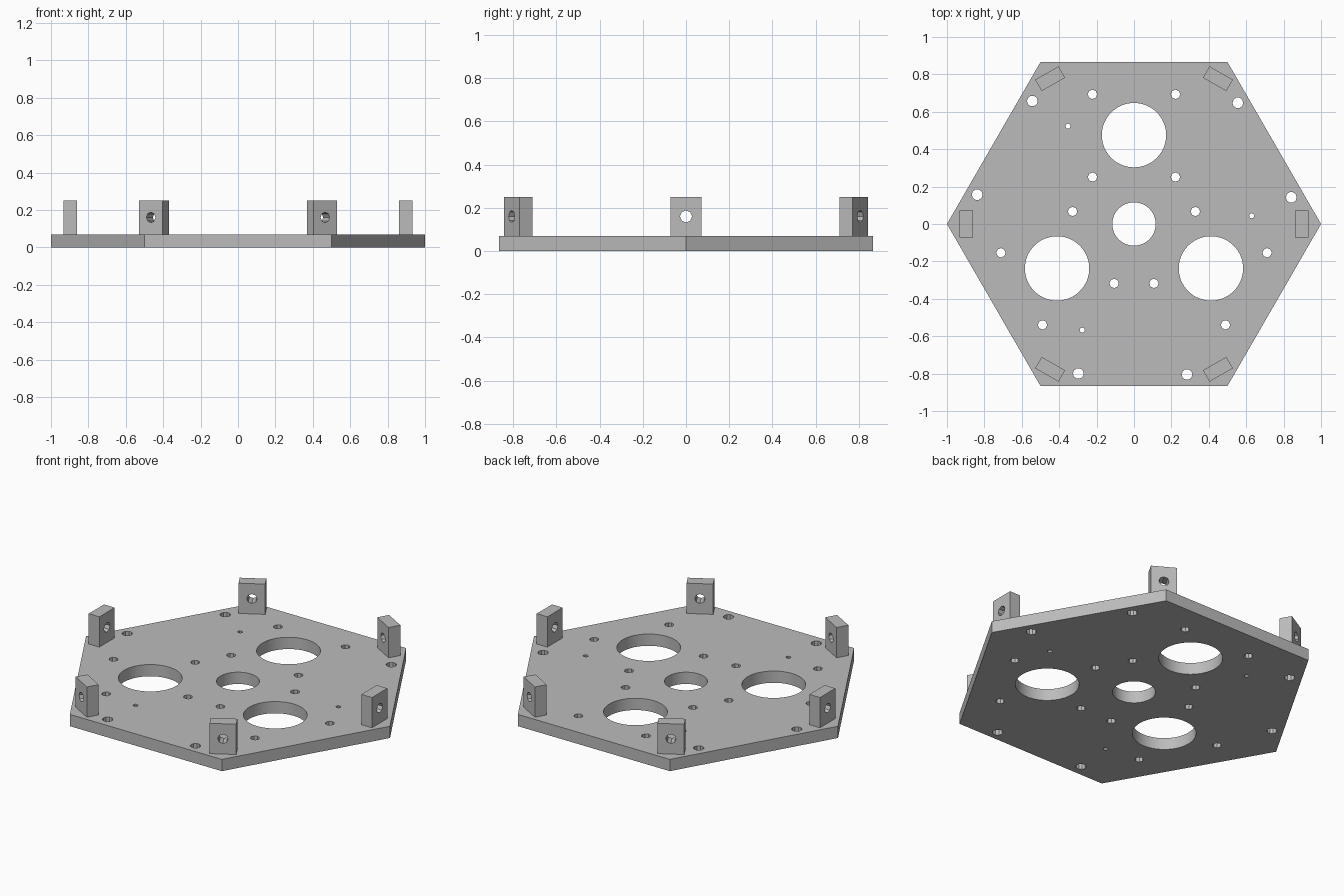
import bpy, bmesh
from math import radians, cos, sin, pi
from mathutils import Matrix

cube = bpy.data.objects.get("Cube")
if cube:
    bpy.data.objects.remove(cube)

grey = bpy.data.materials.new("plain_grey")
grey.use_nodes = True
colour = (0.5, 0.5, 0.5, 1)
grey.diffuse_color = colour
grey.node_tree.nodes["Principled BSDF"].inputs["Base Color"].default_value = colour


def ring(radius, sides, x=0, y=0):
    return [(x + radius * cos(2 * pi * i / sides), y + radius * sin(2 * pi * i / sides))
            for i in range(sides)]


def pierced_slab(name, outlines, thickness, matrix):
    """Flat slab: the first outline is the edge, the others are through holes."""
    curve = bpy.data.curves.new(name, "CURVE")
    curve.dimensions = "2D"
    curve.fill_mode = "BOTH"
    curve.extrude = thickness / 2
    for outline in outlines:
        spline = curve.splines.new("POLY")
        spline.points.add(len(outline) - 1)
        for point, (x, y) in zip(spline.points, outline):
            point.co = (x, y, 0, 1)
        spline.use_cyclic_u = True
    source = bpy.data.objects.new(name + "_outline", curve)
    bpy.context.collection.objects.link(source)
    bpy.context.view_layer.update()
    mesh = bpy.data.meshes.new_from_object(
        source.evaluated_get(bpy.context.evaluated_depsgraph_get()))
    bpy.data.objects.remove(source)

    bm = bmesh.new()
    bm.from_mesh(mesh)
    bmesh.ops.remove_doubles(bm, verts=bm.verts, dist=0.0001)
    bmesh.ops.recalc_face_normals(bm, faces=bm.faces)
    bm.to_mesh(mesh)
    bm.free()
    mesh.name = name
    mesh.materials.clear()
    mesh.materials.append(grey)
    obj = bpy.data.objects.new(name, mesh)
    obj.matrix_world = matrix
    bpy.context.collection.objects.link(obj)
    bpy.ops.object.select_all(action="DESELECT")
    obj.select_set(True)
    bpy.context.view_layer.objects.active = obj
    bpy.ops.object.shade_smooth_by_angle(angle=radians(30))
    return obj


# Hexagonal plate: hole groups as (distance, angle, hole radius, sides), three of each
plate_top = 0.07
hole_groups = [
    (0.475, 90, 0.172, 64),    # large openings
    (0.728, 72.2, 0.025, 8),   # outer bolts
    (0.728, 107.8, 0.025, 8),
    (0.335, 48.5, 0.025, 8),   # inner bolts
    (0.335, 11.5, 0.025, 8),
    (0.853, 49.4, 0.029, 10),  # rim bolts
    (0.853, 9.6, 0.029, 10),
    (0.631, 4, 0.014, 8),      # pin holes
]
outlines = [ring(1, 6), ring(0.116, 48)]
for distance, angle, radius, sides in hole_groups:
    for turn in (0, 120, 240):
        a = radians(angle + turn)
        outlines.append(ring(radius, sides, distance * cos(a), distance * sin(a)))
pierced_slab("base_plate", outlines, plate_top, Matrix.Translation((0, 0, plate_top / 2)))

# Upright lugs near the six corners, each with a radial hole
half, height = 0.072, 0.18
lug_edge = [(-half, 0), (half, 0), (half, height), (-half, height)]
upright = Matrix(((0, 0, 1), (1, 0, 0), (0, 1, 0))).to_4x4()
for i in range(6):
    place = Matrix.Rotation(radians(60 * i), 4, "Z") @ Matrix.Translation((0.897, 0, plate_top))
    pierced_slab(f"lug_{i + 1}", [lug_edge, ring(0.028, 8, 0, 0.09)], 0.07, place @ upright)
